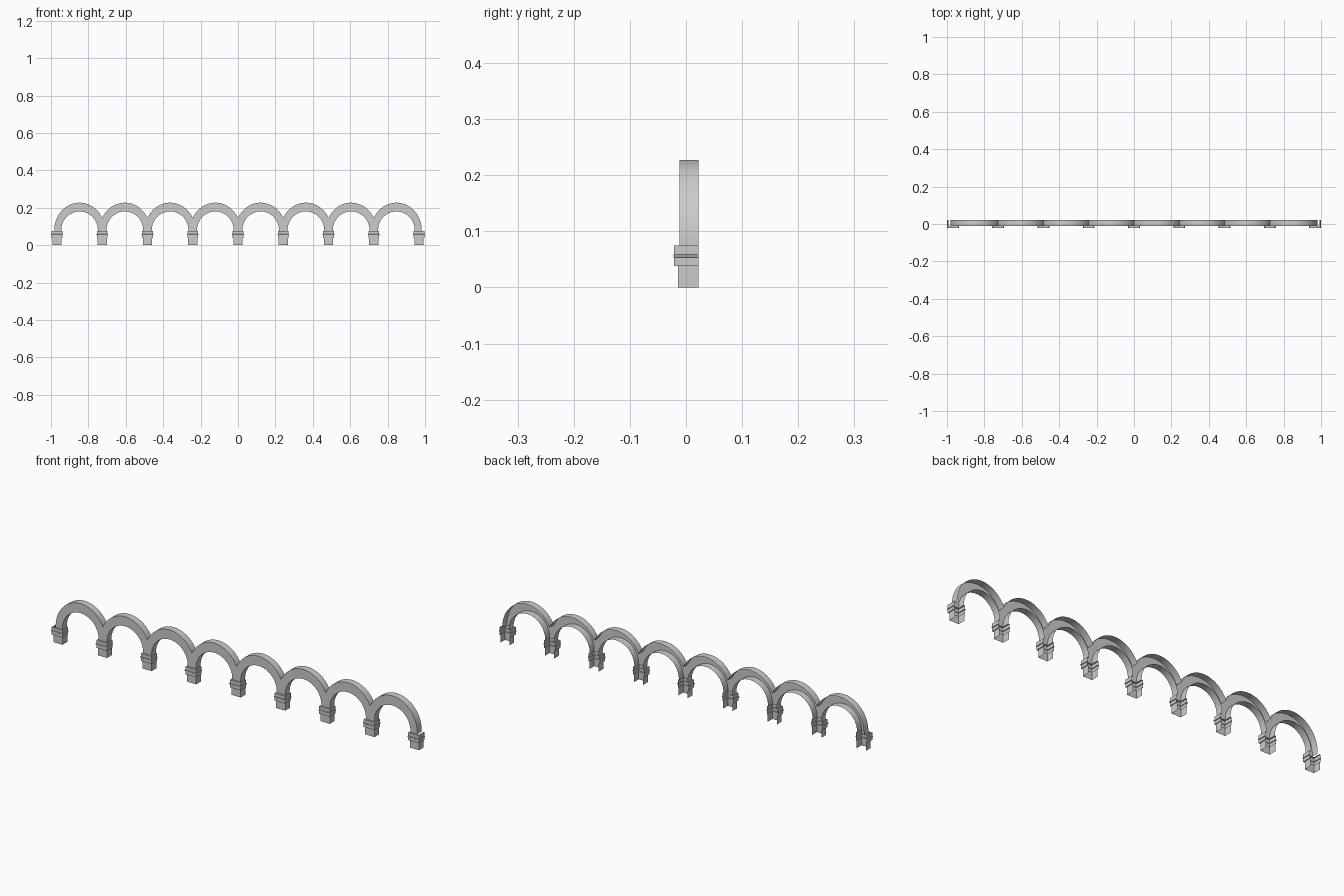
import bpy, bmesh, math

if "Cube" in bpy.data.objects:
    bpy.data.objects.remove(bpy.data.objects["Cube"])

BAYS = 8
PITCH = 0.242
HALF = PITCH / 2
FRONT, BACK = -0.012, 0.0225
SPRING, CAP_TOP = 0.08, 0.075
OUT_A, OUT_B = 0.135, 0.147      # outer curve half width and rise
IN_A, IN_B = 0.098, 0.1          # inner curve half width and rise
SEG = 36


def finish(name, bm):
    bmesh.ops.remove_doubles(bm, verts=bm.verts, dist=1e-5)
    bmesh.ops.recalc_face_normals(bm, faces=bm.faces)
    me = bpy.data.meshes.new(name)
    bm.to_mesh(me)
    bm.free()
    ob = bpy.data.objects.new(name, me)
    bpy.context.collection.objects.link(ob)
    bpy.ops.object.select_all(action='DESELECT')
    ob.select_set(True)
    bpy.context.view_layer.objects.active = ob
    bpy.ops.object.shade_smooth_by_angle(angle=math.radians(30))
    return ob


def quad(bm, pts):
    bm.faces.new([bm.verts.new(p) for p in pts])


def arch(index):
    """Open-backed arch: front band, outer wall and inner wall."""
    cx = (index - (BAYS - 1) / 2) * PITCH
    meet = math.acos(HALF / OUT_A)           # where neighbours join
    angles = sorted([math.pi * i / SEG for i in range(SEG + 1)]
                    + [meet, math.pi - meet])
    lim_l = OUT_A if index == 0 else HALF
    lim_r = OUT_A if index == BAYS - 1 else HALF

    outer, inner = [], []
    for a in angles:
        x = max(-lim_l, min(lim_r, OUT_A * math.cos(a)))
        outer.append((cx + x, SPRING + OUT_B * math.sin(a)))
        inner.append((cx + IN_A * math.cos(a), SPRING + IN_B * math.sin(a)))
    # short straight stems down to the capitals
    for line in (outer, inner):
        line.insert(0, (line[0][0], CAP_TOP))
        line.append((line[-1][0], CAP_TOP))

    bm = bmesh.new()
    for i in range(len(outer) - 1):
        (ox, oz), (px, pz) = outer[i], outer[i + 1]
        (ix, iz), (jx, jz) = inner[i], inner[i + 1]
        quad(bm, [(ox, FRONT, oz), (px, FRONT, pz),
                  (jx, FRONT, jz), (ix, FRONT, iz)])
        quad(bm, [(ix, FRONT, iz), (jx, FRONT, jz),
                  (jx, BACK, jz), (ix, BACK, iz)])
        shared = abs(ox - px) < 1e-6 and abs(abs(ox - cx) - HALF) < 1e-5
        if not shared:
            quad(bm, [(ox, FRONT, oz), (px, FRONT, pz),
                      (px, BACK, pz), (ox, BACK, oz)])
    finish(f"arch_{index + 1}", bm)


# half width, front y, height of each step of the support
STEPS = [(0.025, -0.0145, 0.0), (0.025, -0.0145, 0.038),
         (0.029, -0.021, 0.038), (0.029, -0.021, 0.053),
         (0.032, -0.0225, 0.054), (0.032, -0.0225, 0.058),
         (0.029, -0.021, 0.059), (0.029, -0.021, CAP_TOP),
         (0.023, FRONT, CAP_TOP)]


def support(index):
    """Open-backed block with a stepped capital."""
    cx = (index - BAYS / 2) * PITCH
    bm = bmesh.new()
    rows = [[(cx - w, BACK, z), (cx - w, y, z), (cx + w, y, z), (cx + w, BACK, z)]
            for w, y, z in STEPS]
    for lo, hi in zip(rows, rows[1:]):
        for k in range(3):
            quad(bm, [lo[k], lo[k + 1], hi[k + 1], hi[k]])
    finish(f"support_{index + 1}", bm)


for n in range(BAYS):
    arch(n)
for n in range(BAYS + 1):
    support(n)
